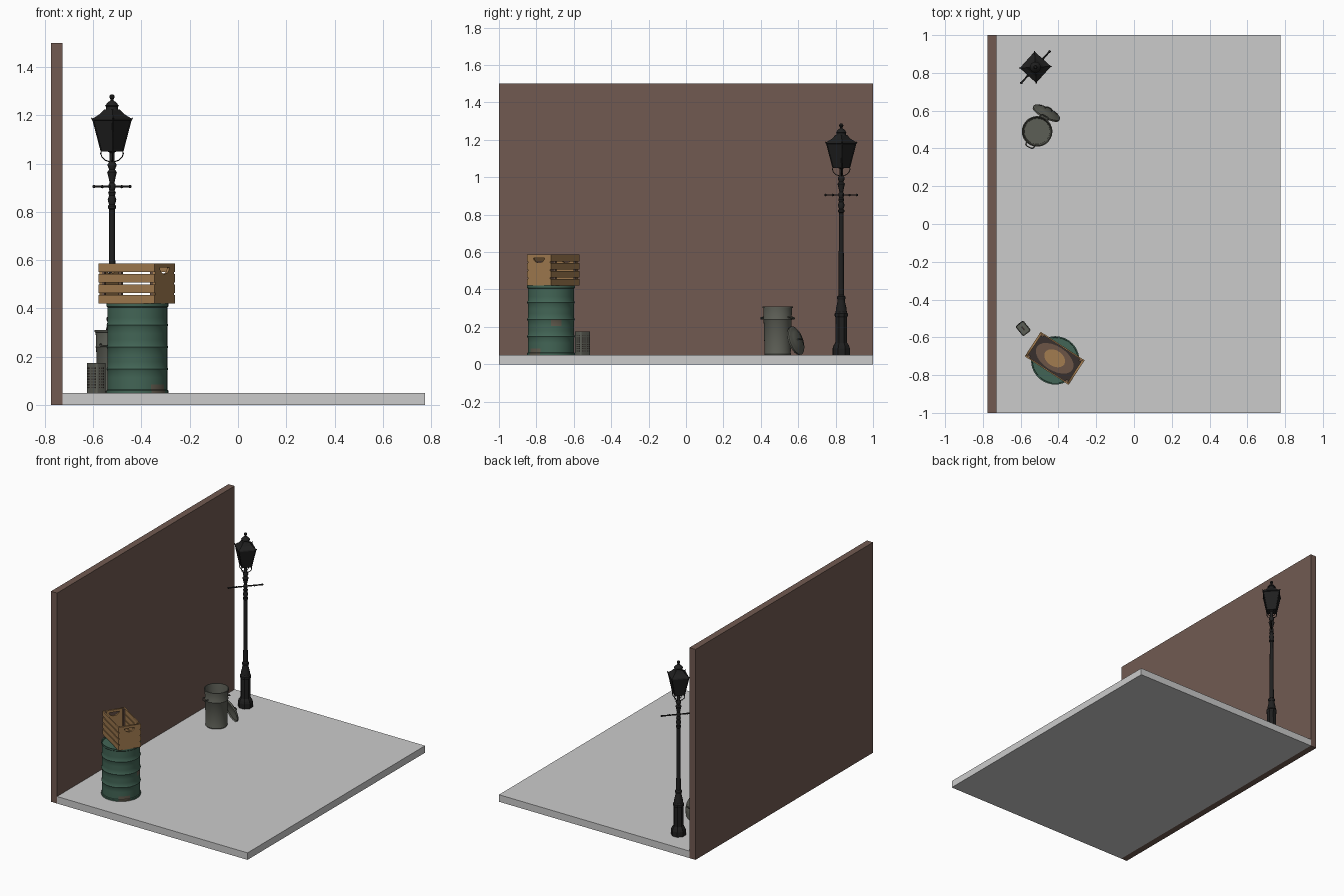
import bpy, bmesh, math
from math import sin, cos, pi, radians
from mathutils import Matrix, Vector

if "Cube" in bpy.data.objects:
    bpy.data.objects.remove(bpy.data.objects["Cube"])


def mat(name, r, g, b):
    m = bpy.data.materials.new(name)
    m.diffuse_color = (r, g, b, 1)
    m.use_nodes = True
    m.node_tree.nodes["Principled BSDF"].inputs["Base Color"].default_value = m.diffuse_color
    return m


PAVING = mat("pale paving", 0.60, 0.60, 0.60)
BRICK = mat("brown wall", 0.165, 0.102, 0.083)
IRON = mat("black iron", 0.014, 0.014, 0.014)
GREEN = mat("barrel green", 0.055, 0.130, 0.092)
RUST = mat("faded rust", 0.125, 0.110, 0.080)
ZINC = mat("dull zinc", 0.108, 0.112, 0.092)
WOOD = mat("tan wood", 0.36, 0.20, 0.080)
BROWN = mat("stained wood", 0.150, 0.090, 0.062)
DARK = mat("dark stain", 0.040, 0.030, 0.026)


def T(x, y, z, deg=0):
    return Matrix.Translation((x, y, z)) @ Matrix.Rotation(radians(deg), 4, 'Z')


def finish(bm, name, material, m=None, smooth=False):
    bmesh.ops.recalc_face_normals(bm, faces=bm.faces)
    if m is not None:
        bm.transform(m)
    me = bpy.data.meshes.new(name)
    bm.to_mesh(me)
    bm.free()
    me.materials.append(material)
    ob = bpy.data.objects.new(name, me)
    bpy.context.collection.objects.link(ob)
    if smooth:
        select(ob)
        bpy.ops.object.shade_smooth_by_angle(angle=radians(35))
    return ob


def select(ob):
    bpy.ops.object.select_all(action='DESELECT')
    ob.select_set(True)
    bpy.context.view_layer.objects.active = ob


def add_box(bm, size, centre):
    bmesh.ops.create_cube(bm, size=1, matrix=Matrix.Translation(centre) @ Matrix.Diagonal((*size, 1)))


def boxes(name, material, items, m=None):
    bm = bmesh.new()
    for size, centre in items:
        add_box(bm, size, centre)
    return finish(bm, name, material, m)


def lathe(name, material, profile, segs, m=None, smooth=True, phase=0.0):
    """Spin (radius, height) points round z; zero radii weld into poles."""
    bm = bmesh.new()
    rings = [[bm.verts.new((r * cos(2 * pi * i / segs + phase), r * sin(2 * pi * i / segs + phase), z))
              for i in range(segs)] for r, z in profile]
    for a, b in zip(rings, rings[1:]):
        for i in range(segs):
            j = (i + 1) % segs
            bm.faces.new((a[i], a[j], b[j], b[i]))
    bmesh.ops.remove_doubles(bm, verts=bm.verts, dist=1e-5)
    return finish(bm, name, material, m, smooth)


def curve_mesh(name, material, m, splines, dims, cyclic, **settings):
    cu = bpy.data.curves.new(name, 'CURVE')
    cu.dimensions = dims
    for k, v in settings.items():
        setattr(cu, k, v)
    for pts in splines:
        s = cu.splines.new('POLY')
        s.points.add(len(pts) - 1)
        for p, c in zip(s.points, pts):
            p.co = (*c, 1)
        s.use_cyclic_u = cyclic
    ob = bpy.data.objects.new(name, cu)
    bpy.context.collection.objects.link(ob)
    select(ob)
    bpy.ops.object.convert(target='MESH')
    ob = bpy.context.object
    ob.data.transform(m)
    ob.data.materials.clear()
    ob.data.materials.append(material)
    return ob


def tube(name, material, m, splines, radius):
    return curve_mesh(name, material, m, splines, '3D', False,
                      bevel_depth=radius, bevel_resolution=1, use_fill_caps=True)


# --- ground and wall
boxes("pavement", PAVING, [((1.502, 2, 0.05), (0.024, 0, 0.025))])
boxes("back_wall", BRICK, [((0.048, 2, 1.5), (-0.751, 0, 0.75))])

# --- street lamp, its cross bar at 48 degrees in plan
L = T(-0.522, 0.83, 0, 48)
lathe("lamp_base", IRON, [(0, .05), (.049, .05), (.049, .085), (.044, .1), (.034, .115), (.032, .25), (.037, .258),
                          (.037, .272), (.03, .28)], 8, L, False, pi / 8)
lathe("lamp_column", IRON, [
    (.03, .28), (.028, .3), (.022, .325), (.019, .345), (.023, .352), (.023, .362), (.015, .37), (.015, .42),
    (.0115, .81), (.017, .815), (.017, .825), (.012, .83), (.018, .85), (.012, .868), (.016, .88), (.011, .89),
    (.014, .9), (.014, .914), (.01, .92), (.015, .945), (.02, .965), (.012, .975), (.018, .99), (.018, .998),
    (.01, 1.01), (.01, 1.045), (.02, 1.052), (0, 1.056)], 16, L)
lathe("lamp_lantern", IRON, [(0, 1.05), (.044, 1.05), (.046, 1.06), (.077, 1.178), (.083, 1.18), (.08, 1.187),
                             (.05, 1.206), (.032, 1.225), (0, 1.225)], 4, L, False, pi / 4)
lathe("lamp_chimney", IRON, [(.029, 1.22), (.025, 1.228), (.025, 1.236), (.029, 1.24), (.022, 1.249), (.015, 1.256),
                             (.007, 1.262), (.006, 1.267), (.011, 1.273), (.011, 1.28), (.006, 1.286),
                             (0, 1.287)], 12, L)
corners = [(cos(pi / 4 + i * pi / 2), sin(pi / 4 + i * pi / 2)) for i in range(4)]
tube("lantern_frame", IRON, L, [[(c * r, s * r, z) for r, z in
     ((.045, 1.052), (.078, 1.178), (.085, 1.19))] for c, s in corners], 0.003)
tube("lantern_brackets", IRON, L, [[(c * r, s * r, z) for r, z in
     ((.01, 1.008), (.028, 1.014), (.042, 1.028), (.047, 1.042), (.043, 1.056))] for c, s in corners], 0.0025)
tube("ladder_bar", IRON, L, [[(-.112, 0, .905), (.112, 0, .905)]], 0.0045)
bm = bmesh.new()
for x in (-.112, -.06, .06, .112):
    bmesh.ops.create_icosphere(bm, subdivisions=2, radius=.007, matrix=Matrix.Translation((x, 0, .905)))
finish(bm, "ladder_bar_knobs", IRON, L, True)

# --- dustbin, open at the top
B = T(-0.513, 0.49, 0, 63)
lathe("dustbin_body", ZINC, [(0, .05), (.07, .05), (.072, .055), (.07, .06), (.075, .235), (.078, .24), (.075, .245),
                             (.077, .3), (.081, .302), (.081, .31), (.076, .31), (.074, .3), (.068, .062),
                             (0, .062)], 32, B)
tube("dustbin_handles", ZINC, B, [[(s * x, y, z) for x, y, z in
     ((.073, -.024, .252), (.088, -.022, .25), (.093, -.014, .243), (.093, .014, .243), (.088, .022, .25),
      (.073, .024, .252))] for s in (-1, 1)], 0.0035)
# lid leaning on the bin: its axis points away from the bin and a little up
LID = B @ Matrix.Translation((.109, 0, .126)) @ Matrix.Rotation(radians(72), 4, 'Y')
lathe("dustbin_lid", ZINC, [(.078, -.006), (.079, .004), (.073, .008), (.066, .008), (.05, .016), (.025, .021), (0, .022),
                            (0, .019), (.05, .013), (.066, .004), (.075, .002), (.078, -.006)], 32, LID)
tube("lid_handle", ZINC, LID, [[(0, -.02, .018), (0, -.018, .03), (0, -.01, .034), (0, .01, .034),
                               (0, .018, .03), (0, .02, .018)]], 0.003)

# --- oil barrel with three ribs
ribs = [p for z in (.149, .24, .331) for p in
        ((.124, z - .035), (.124, z - .008), (.128, z), (.124, z + .008), (.124, z + .03))]
barrel = lathe("oil_barrel", GREEN, [(0, .055), (.12, .055), (.12, .05), (.128, .05), (.128, .06), (.124, .064), (.124, .085)]
               + ribs + [(.124, .405), (.128, .409), (.128, .42), (.121, .42), (.12, .41), (0, .41)], 40,
               T(-0.417, -0.722, 0))
barrel.data.materials.append(RUST)
for f in barrel.data.polygons:   # worn patches on the right side and at the foot
    c = f.center
    a = math.degrees(math.atan2(c.y + .722, c.x + .417))
    if (.2 < c.z < .238 and 0 < a < 25) or (.05 < c.z < .075 and -60 < a < -25):
        f.material_index = 1

# --- slatted crate on the barrel
C = T(-0.42, -0.711, 0.421, -33)
LEN, WID, HI = .277, .155, .165
boxes("crate_slats", WOOD, [((LEN, .007, .0355), (0, s * (WID / 2 - .0035), .018 + i * .043))
                            for s in (-1, 1) for i in range(4)], C)
arc = [(.036 * cos(a), .148 - .026 * -sin(a)) for a in (pi + i * pi / 10 for i in range(11))]
w = WID / 2 - .007
for side, name in ((-1, "crate_end_left"), (1, "crate_end_right")):
    # upright board with a D-shaped hand hole
    upright = Matrix(((0, 0, 1, side * (LEN / 2 - .006)), (1, 0, 0, 0), (0, 1, 0, 0), (0, 0, 0, 1)))
    curve_mesh(name, WOOD, C @ upright,
               [[(x, y, 0) for x, y in ((-w, 0), (w, 0), (w, HI), (-w, HI))], [(x, y, 0) for x, y in arc]],
               '2D', True, fill_mode='BOTH', extrude=.006)
boxes("crate_corner_posts", BROWN, [((.014, .012, HI - .006), (sx * (LEN / 2 - .019), sy * (WID / 2 - .013), HI / 2))
                                    for sx in (-1, 1) for sy in (-1, 1)], C)
boxes("crate_floor", DARK, [((LEN - .024, WID - .014, .008), (0, 0, .006))], C)
for name, m, rx, ry, z in (("crate_floor_stain", BROWN, .112, .064, .0115), ("crate_floor_worn", WOOD, .06, .042, .013)):
    bm = bmesh.new()
    bmesh.ops.create_cone(bm, cap_ends=True, segments=24, radius1=1, radius2=1, depth=1,
                          matrix=Matrix.Translation((0, 0, z)) @ Matrix.Diagonal((rx, ry, .003, 1)))
    finish(bm, name, m, C)

# --- small perforated tin beside the barrel
P = T(-0.587, -0.553, 0.05, -51)
bm = bmesh.new()
add_box(bm, (.068, .053, .125), (0, 0, .0625))
up = [e for e in bm.edges if abs(e.verts[0].co.z - e.verts[1].co.z) > .1]
bmesh.ops.bevel(bm, geom=up, offset=.009, segments=4, affect='EDGES', profile=.5)
top = [f for f in bm.faces if f.normal.z > .9]
bmesh.ops.inset_region(bm, faces=top, thickness=.004)
bmesh.ops.translate(bm, verts=top[0].verts, vec=(0, 0, -.004))
finish(bm, "tin_body", ZINC, P, True)
dots = []
for row in range(8):
    z = .022 + row * .0115
    for s in (-1, 1):
        dots += [((.005, .001, .005), (x * .0115, s * .0266, z)) for x in (-2, -1, 0, 1, 2)]
        dots += [((.001, .005, .005), (s * .0341, y * .0115, z)) for y in (-1, 0, 1)]
boxes("tin_holes", DARK, dots, P)
boxes("tin_lid_slot", DARK, [((.024, .008, .003), (0, 0, .1215))], P)
